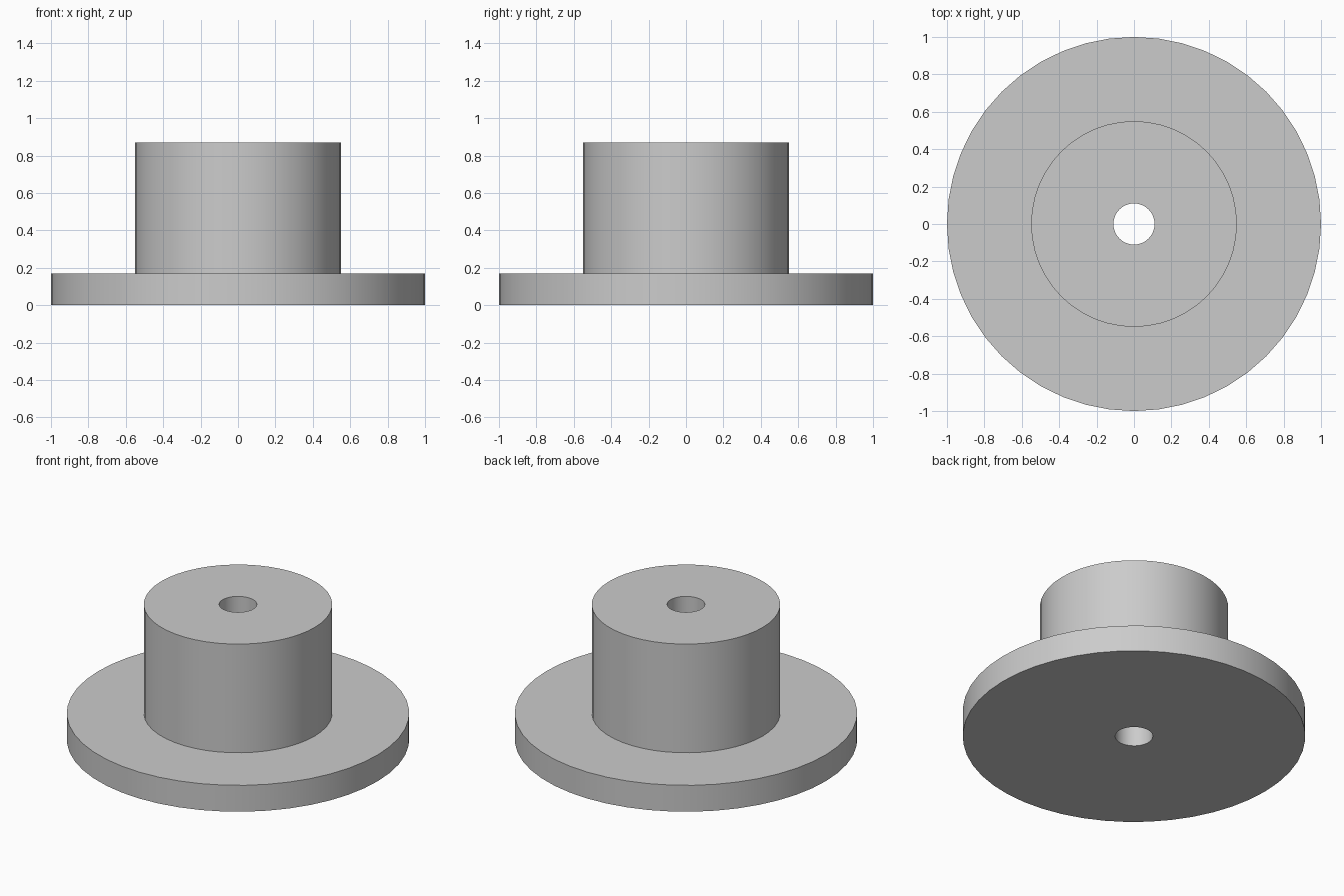
import bpy, bmesh, math
from mathutils import Vector

cube = bpy.data.objects.get("Cube")
if cube:
    bpy.data.objects.remove(cube, do_unlink=True)

SEGMENTS = 48
BORE, HUB, FLANGE = 0.11, 0.55, 1.0
FLANGE_TOP, HUB_TOP = 0.17, 0.87

# Plain grey metal
grey = bpy.data.materials.new("plain_grey")
grey.use_nodes = True
colour = (0.6, 0.6, 0.6, 1)
grey.diffuse_color = colour
grey.node_tree.nodes["Principled BSDF"].inputs["Base Color"].default_value = colour

# Flange, hub and through bore turned from one closed profile
profile = [(BORE, 0), (FLANGE, 0), (FLANGE, FLANGE_TOP),
           (HUB, FLANGE_TOP), (HUB, HUB_TOP), (BORE, HUB_TOP)]
bm = bmesh.new()
verts = [bm.verts.new((r, 0, z)) for r, z in profile]
edges = [bm.edges.new((v, verts[(i + 1) % len(verts)])) for i, v in enumerate(verts)]
bmesh.ops.spin(bm, geom=verts + edges, cent=Vector(), axis=(0, 0, 1),
               angle=math.tau, steps=SEGMENTS, use_merge=False)
bmesh.ops.remove_doubles(bm, verts=bm.verts, dist=0.0001)
bmesh.ops.recalc_face_normals(bm, faces=bm.faces)
mesh = bpy.data.meshes.new("flanged_hub")
bm.to_mesh(mesh)
bm.free()
mesh.materials.append(grey)

hub = bpy.data.objects.new("flanged_hub", mesh)
bpy.context.collection.objects.link(hub)
bpy.context.view_layer.objects.active = hub
hub.select_set(True)
bpy.ops.object.shade_smooth_by_angle(angle=math.radians(30))
